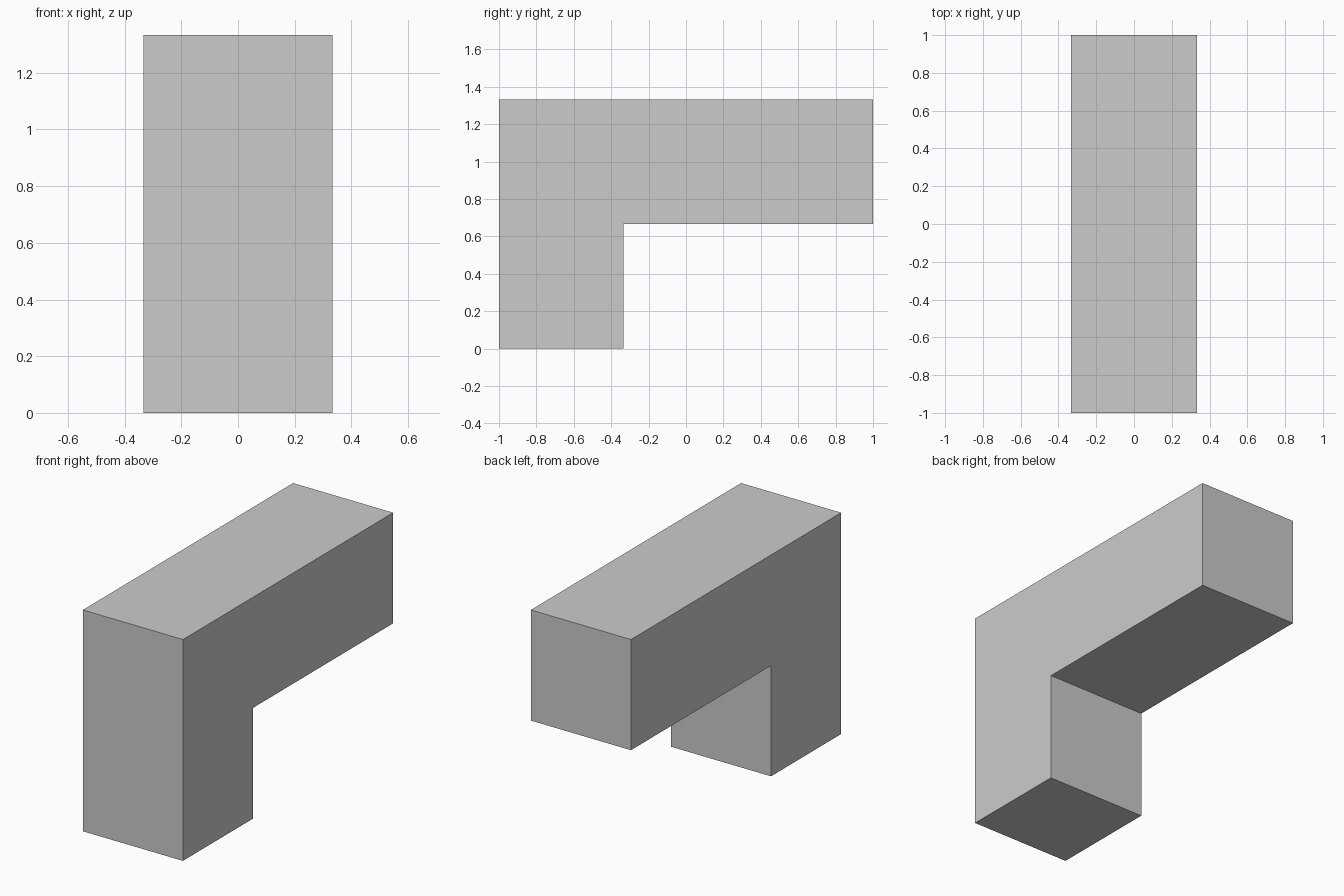
import bpy
import bmesh

if "Cube" in bpy.data.objects:
    bpy.data.objects.remove(bpy.data.objects["Cube"])

U = 2 / 3  # edge of one cube unit

# L-shaped side profile in (y, z), in cube units
profile = [(-1.5, 0), (-0.5, 0), (-0.5, 1), (1.5, 1), (1.5, 2), (-1.5, 2)]

# Extrude the profile across x
bm = bmesh.new()
face = bm.faces.new([bm.verts.new((-U / 2, y * U, z * U)) for y, z in profile])
result = bmesh.ops.extrude_face_region(bm, geom=[face], use_keep_orig=True)
moved = [v for v in result["geom"] if isinstance(v, bmesh.types.BMVert)]
bmesh.ops.translate(bm, verts=moved, vec=(U, 0, 0))
bmesh.ops.recalc_face_normals(bm, faces=bm.faces[:])

mesh = bpy.data.meshes.new("l_block")
bm.to_mesh(mesh)
bm.free()
bpy.context.collection.objects.link(bpy.data.objects.new("l_block", mesh))
